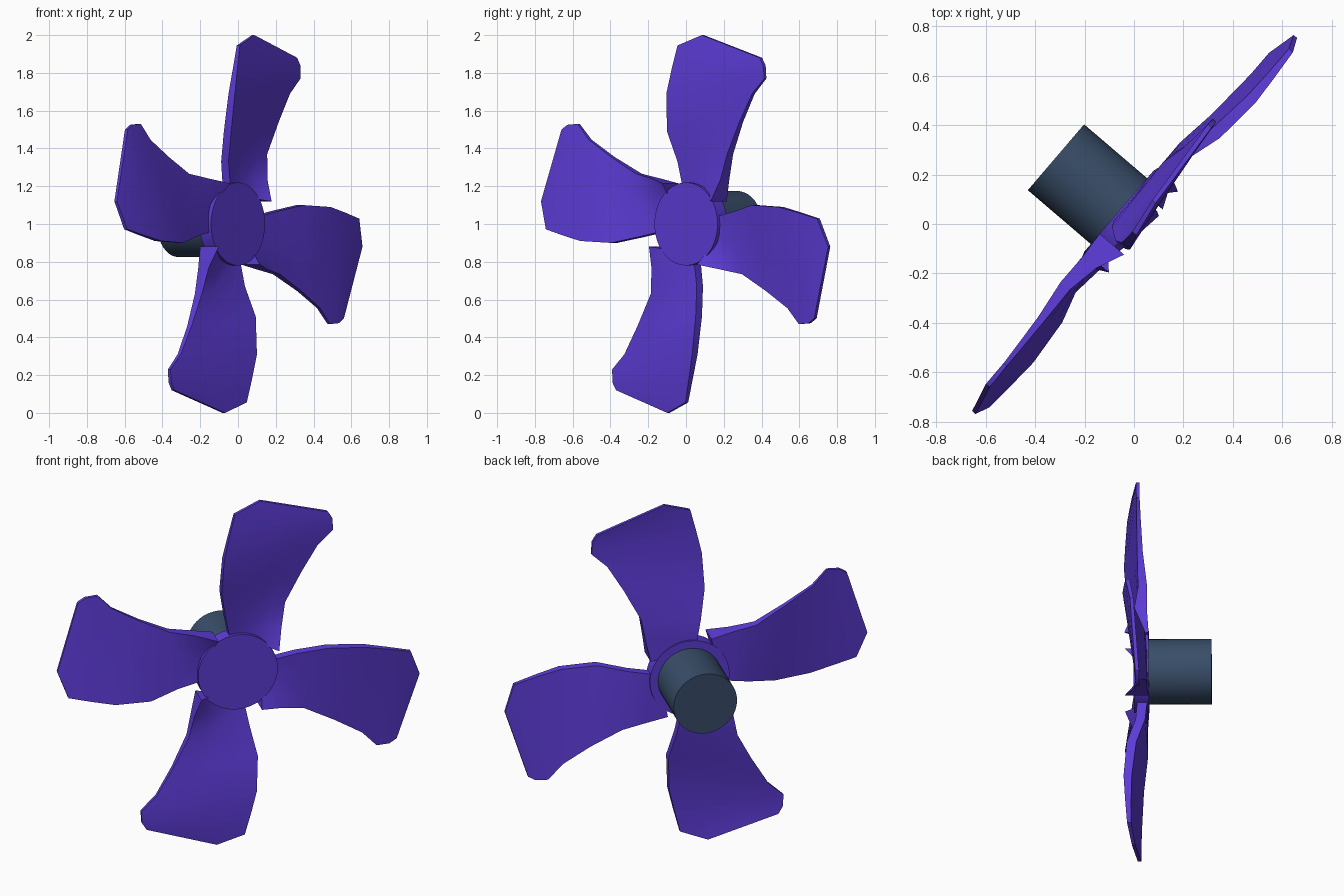
import bpy, bmesh, math
from mathutils import Matrix, Vector

if "Cube" in bpy.data.objects:
    bpy.data.objects.remove(bpy.data.objects["Cube"])

# Local frame: X across the disc, Y backwards along the shaft, Z up
FRAME = Matrix.Translation((0, 0, 1)) @ Matrix.Rotation(math.atan2(0.76, 0.65), 4, 'Z')


def material(name, rgb):
    m = bpy.data.materials.new(name)
    m.diffuse_color = (*rgb, 1)
    m.use_nodes = True
    m.node_tree.nodes["Principled BSDF"].inputs["Base Color"].default_value = m.diffuse_color
    return m


purple = material("purple_paint", (0.11, 0.045, 0.68))
slate = material("slate_metal", (0.04, 0.075, 0.14))


def finish(name, bm, mat, angle=30):
    bmesh.ops.recalc_face_normals(bm, faces=bm.faces)
    me = bpy.data.meshes.new(name)
    bm.to_mesh(me)
    bm.free()
    ob = bpy.data.objects.new(name, me)
    bpy.context.collection.objects.link(ob)
    me.materials.append(mat)
    bpy.ops.object.select_all(action='DESELECT')
    ob.select_set(True)
    bpy.context.view_layer.objects.active = ob
    bpy.ops.object.shade_smooth_by_angle(angle=math.radians(angle))
    return ob


def disc(name, radius, front, back, mat):
    bm = bmesh.new()
    bmesh.ops.create_cone(bm, cap_ends=True, segments=40, radius1=radius,
                          radius2=radius, depth=back - front)
    bm.transform(FRAME @ Matrix.Translation((0, (front + back) / 2, 0))
                 @ Matrix.Rotation(math.pi / 2, 4, 'X'))
    return finish(name, bm, mat)


# Hub plate and motor housing behind it
disc("hub", 0.22, 0.0, 0.08, purple)
disc("motor", 0.175, 0.06, 0.415, slate)

# Blade rows, root to tip: (across, radius, front, back) for leading and trailing edge, sag
ROWS = [
    ((-.04, .17, -.02, -.07), (.215, .12, .05, -.08), .04),
    ((-.045, .22, -.017, -.07), (.24, .235, .0, -.072), .008),
    ((-.067, .33, -.009, -.06), (.266, .37, -.024, -.073), 0),
    ((-.10, .49, .038, -.013), (.355, .54, -.02, -.05), 0),
    ((-.09, .69, .055, .011), (.445, .69, -.018, -.04), 0),
    ((-.06, .82, .047, .015), (.53, .77, -.018, -.035), 0),
    ((-.028, .945, .037, .015), (.525, .84, -.015, -.035), 0),
    ((.12, 1.0, .012, -.006), (.50, .88, -.015, -.035), 0),
]
STEPS = (0, .3, .75, 1)


def blade(name, turn):
    bm = bmesh.new()
    front, back = [], []
    for lead, trail, sag in ROWS:
        fr, bk = [], []
        for f in STEPS:
            u, r, nf, nb = Vector(lead).lerp(Vector(trail), f)
            dip = sag if 0 < f < 1 else 0
            fr.append(bm.verts.new((u, -(nf - dip), r)))
            bk.append(bm.verts.new((u, -nb, r)))
        front.append(fr)
        back.append(bk)
    last, cols = len(ROWS) - 1, len(STEPS) - 1
    # Front and back skins
    for grid in (front, back):
        for i in range(last):
            for j in range(cols):
                bm.faces.new((grid[i][j], grid[i][j + 1], grid[i + 1][j + 1], grid[i + 1][j]))
    # Rim closing the two skins
    rim = [(0, j) for j in range(cols)] + [(i, cols) for i in range(last)]
    rim += [(last, j) for j in range(cols, 0, -1)] + [(i, 0) for i in range(last, 0, -1)]
    for (a, b), (c, d) in zip(rim, rim[1:] + rim[:1]):
        bm.faces.new((front[a][b], front[c][d], back[c][d], back[a][b]))
    bm.transform(FRAME @ Matrix.Rotation(turn, 4, 'Y'))
    return finish(name, bm, purple)


# Four identical blades
for k in range(4):
    blade(f"blade_{k + 1}", k * math.pi / 2)
